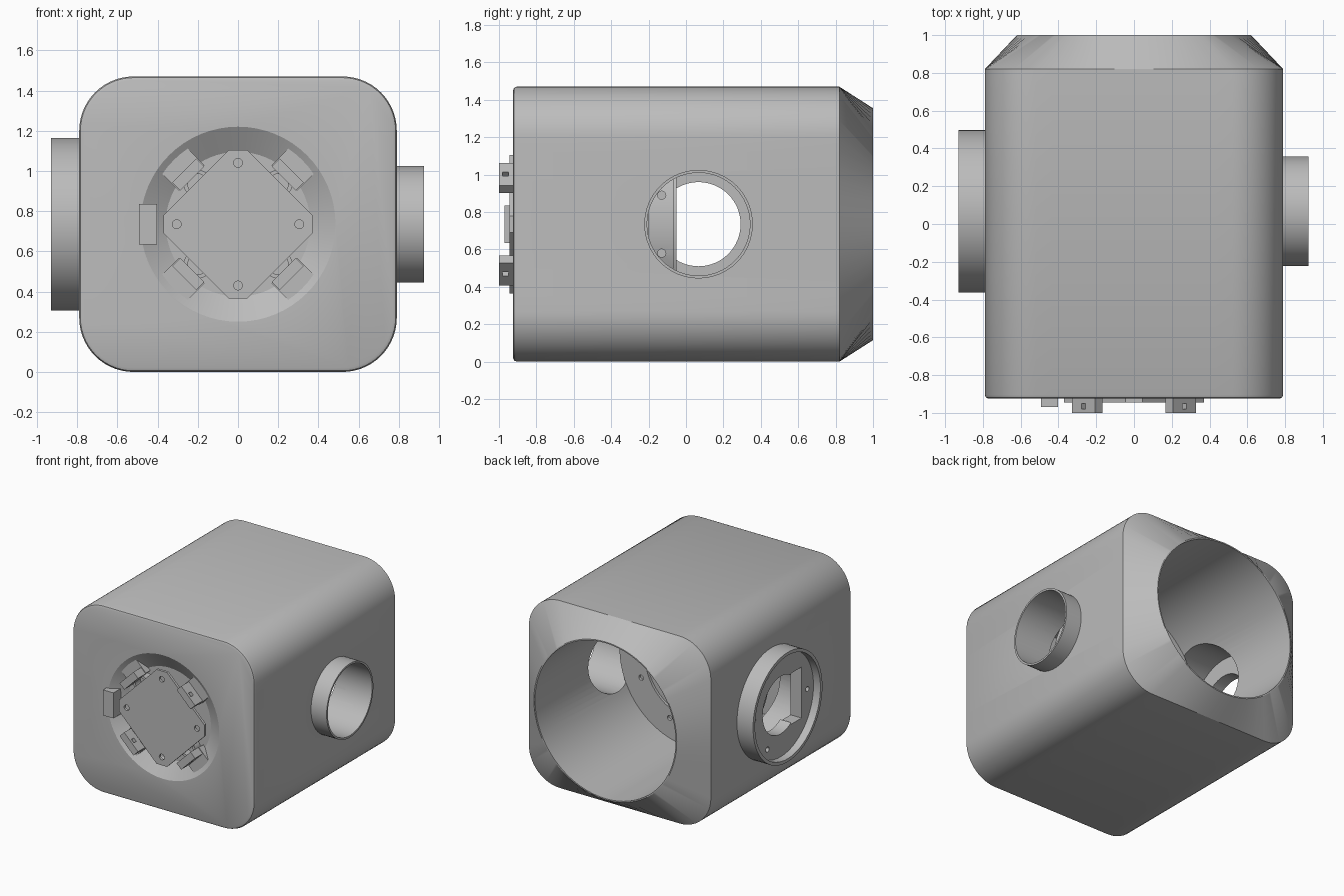
import bpy, bmesh
from math import cos, sin, pi, radians, atan2
from mathutils import Matrix, Vector

if "Cube" in bpy.data.objects:
    bpy.data.objects.remove(bpy.data.objects["Cube"])

CZ = 0.735       # height of the main axis
PORT_Y = 0.067   # position of the side ports
grey = bpy.data.materials.new("light grey")
grey.use_nodes = True
grey.diffuse_color = (0.5, 0.5, 0.5, 1)
grey.node_tree.nodes["Principled BSDF"].inputs["Base Color"].default_value = (0.5, 0.5, 0.5, 1)
AXES = {"x": Vector((1, 0, 0)), "y": Vector((0, 1, 0))}


def finish(name, bm):
    bmesh.ops.recalc_face_normals(bm, faces=bm.faces)
    mesh = bpy.data.meshes.new(name)
    bm.to_mesh(mesh)
    bm.free()
    mesh.materials.append(grey)
    obj = bpy.data.objects.new(name, mesh)
    bpy.context.collection.objects.link(obj)
    return obj


def activate(obj):
    bpy.ops.object.select_all(action="DESELECT")
    obj.select_set(True)
    bpy.context.view_layer.objects.active = obj


def cut(obj, *cutters):
    for cutter in cutters:
        cutter.hide_render = True
        mod = obj.modifiers.new("cut", "BOOLEAN")
        mod.operation = "DIFFERENCE"
        mod.solver = "EXACT"
        mod.object = cutter
        activate(obj)
        bpy.ops.object.modifier_apply(modifier=mod.name)
        bpy.data.objects.remove(cutter)
    return obj


def rod(name, axis, r, start, end, u=0.0, z=CZ, r_end=None, n=64):
    """Cylinder or cone along an axis; u is the other horizontal coordinate."""
    d = AXES[axis]
    mid = (start + end) / 2
    pos = Vector((mid, u, z)) if axis == "x" else Vector((u, mid, z))
    m = Matrix.Translation(pos) @ d.to_track_quat("Z", "Y").to_matrix().to_4x4()
    bm = bmesh.new()
    bmesh.ops.create_cone(bm, cap_ends=True, segments=n, radius1=r,
                          radius2=r if r_end is None else r_end,
                          depth=end - start, matrix=m)
    return finish(name, bm)


def ring(name, axis, outer, inner, start, end, u=0.0, z=CZ):
    return cut(rod(name, axis, outer, start, end, u, z),
               rod("bore", axis, inner, start - 0.1, end + 0.1, u, z))


def box(name, size, pos, angle=0.0):
    """Box placed by local offset, then turned about the main axis."""
    m = (Matrix.Translation((0, 0, CZ)) @ Matrix.Rotation(-angle, 4, "Y")
         @ Matrix.Translation(pos) @ Matrix.Diagonal((*size, 1)))
    bm = bmesh.new()
    bmesh.ops.create_cube(bm, size=1, matrix=m)
    return finish(name, bm)


def rounded_rect(hx, hz, r, arc=14, straight=12):
    pts = []
    corners = [(1, 1), (-1, 1), (-1, -1), (1, -1)]
    for k, (sx, sz) in enumerate(corners):
        cx, cz = sx * (hx - r), sz * (hz - r)
        for i in range(arc + 1):
            a = (k + i / arc) * pi / 2
            pts.append(Vector((cx + r * cos(a), cz + r * sin(a))))
        nx, nz = corners[(k + 1) % 4]
        a = (k + 1) * pi / 2
        nxt = Vector((nx * (hx - r) + r * cos(a), nz * (hz - r) + r * sin(a)))
        last = pts[-1].copy()
        pts += [last.lerp(nxt, i / straight) for i in range(1, straight)]
    return pts


# Main housing: rounded box lofted to a round mouth at the back
bm = bmesh.new()
loops = []
for y, inset in [(-0.925, 0.02), (-0.919, 0.006), (-0.905, 0), (0.82, 0)]:
    sec = rounded_rect(0.79 - inset, CZ - inset, 0.27 - inset)
    loops.append([bm.verts.new((p.x, y, p.y + CZ)) for p in sec])
mouth = [atan2(p.y, p.x) for p in rounded_rect(0.79, CZ, 0.27)]
loops.append([bm.verts.new((0.62 * cos(a), 1, CZ + 0.62 * sin(a))) for a in mouth])
for a, b in zip(loops, loops[1:]):
    for i in range(len(a)):
        j = (i + 1) % len(a)
        bm.faces.new((a[i], a[j], b[j], b[i]))
bm.faces.new(loops[0])
bm.faces.new(loops[-1])
housing = finish("housing", bm)
cut(housing,
    rod("chamber", "y", 0.61, -0.79, 1.1, n=96),
    rod("front_bowl", "y", 0.5017, -0.935, -0.85, r_end=0.36),
    rod("left_port", "x", 0.275, 0.3, 1.0, PORT_Y),
    rod("right_port", "x", 0.36, -1.0, -0.3, PORT_Y))

# Side collars
ring("left_collar", "x", 0.29, 0.275, 0.7, 0.925, PORT_Y)
ring("right_collar", "x", 0.43, 0.405, -0.93, -0.77, PORT_Y)

# Mounting plate inside the right collar
plate = rod("right_port_plate", "x", 0.415, -0.87, -0.775, PORT_Y)
cut(plate, rod("hole", "x", 0.225, -1, -0.6, PORT_Y),
    box("slot", (0.4, 0.13, 0.4), (-0.8, -0.125, 0)))
for a in (0, pi, pi / 3, -pi / 3):
    cut(plate, rod("screw", "x", 0.02, -1, -0.6, PORT_Y + 0.33 * cos(a),
                   CZ + 0.33 * sin(a), n=16))

# Bulkhead inside the chamber
flange = ring("bulkhead_flange", "y", 0.612, 0.39, -0.07, -0.05)
body = ring("bulkhead_body", "y", 0.575, 0.35, -0.2, -0.07)
for k in range(8):
    a = pi / 8 + k * pi / 4
    cut(flange, rod("screw", "y", 0.02, -0.1, 0, 0.46 * cos(a), CZ + 0.46 * sin(a), n=16))
for s in (-1, 1):
    cut(body, rod("screw", "x", 0.022, 0.42, 0.7, -0.13, CZ + s * 0.155, n=16))

# Diamond cover on the front, with clipped corners and four screw holes
bm = bmesh.new()
outline = []
for k in range(4):
    a = k * pi / 2
    for t in (-0.045, 0.045):
        outline.append((0.37 * cos(a) - t * sin(a), 0.37 * sin(a) + t * cos(a)))
face = bm.faces.new([bm.verts.new((x, -0.945, CZ + z)) for x, z in outline])
ext = bmesh.ops.extrude_face_region(bm, geom=[face])
bmesh.ops.translate(bm, vec=(0, 0.02, 0),
                    verts=[v for v in ext["geom"] if isinstance(v, bmesh.types.BMVert)])
cover = finish("front_cover", bm)
for k in range(4):
    a = k * pi / 2
    cut(cover, rod("screw", "y", 0.022, -1, -0.9, 0.305 * cos(a), CZ + 0.305 * sin(a), n=16))
rod("cover_spacer", "y", 0.2, -0.93, -0.84)

# Diagonal arms, sockets and brackets around the cover
for k in range(4):
    a = pi / 4 + k * pi / 2
    box(f"arm_{k}", (0.15, 0.06, 0.18), (0.4, -0.875, 0), a)
    ring(f"socket_{k}", "y", 0.07, 0.05, -0.915, -0.84, 0.283 * cos(a), CZ + 0.283 * sin(a))
    bracket = box(f"bracket_{k}", (0.056, 0.11, 0.17), (0.35, -0.945, 0), a)
    cut(bracket, box("screw", (0.1, 0.03, 0.03), (0.35, -0.965, 0), a))

# Connector block on the rim
box("connector", (0.09, 0.11, 0.2), (-0.447, -0.915, 0))

# Smooth the round surfaces and keep hard edges crisp
for obj in [o for o in bpy.context.scene.objects if o.type == "MESH" and grey.name in o.data.materials]:
    activate(obj)
    bpy.ops.object.shade_smooth_by_angle(angle=radians(28))
